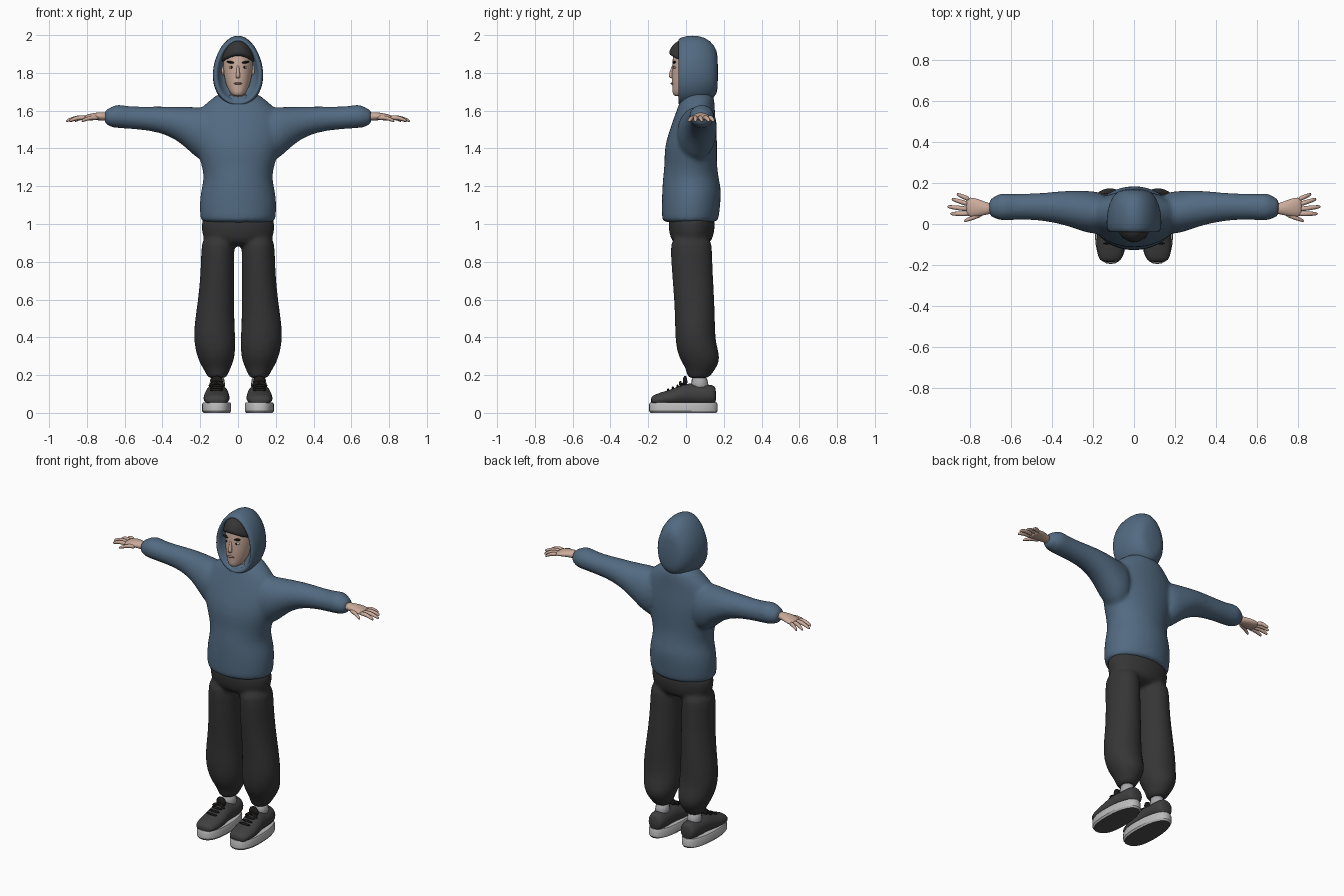
import bpy, bmesh, math
from mathutils import Matrix, Vector

default_cube = bpy.data.objects.get("Cube")
if default_cube:
    bpy.data.objects.remove(default_cube, do_unlink=True)


def make_material(name, red, green, blue):
    mat = bpy.data.materials.new(name)
    mat.use_nodes = True
    colour = (red, green, blue, 1)
    mat.diffuse_color = colour
    mat.node_tree.nodes["Principled BSDF"].inputs["Base Color"].default_value = colour
    return mat


hoodie_blue = make_material("hoodie blue", .085, .145, .22)
trouser_black = make_material("trouser black", .036, .036, .036)
shoe_black = make_material("shoe black", .05, .05, .052)
hair_black = make_material("hair black", .012, .011, .01)
skin_tone = make_material("skin", .6, .41, .33)
lip_pink = make_material("lip pink", .42, .22, .18)
eye_white = make_material("eye white", .7, .7, .7)
sole_grey = make_material("sole grey", .5, .5, .5)
tread_grey = make_material("tread grey", .08, .08, .08)
sock_grey = make_material("sock grey", .4, .4, .42)


def loft(bm, axis, rings, side=1, sides=16, egg=0, power=1, swell=1.025):
    """Skin rings of (position, centre, centre, radius, radius) along an axis."""
    along = "xyz".index(axis)
    first, second = [i for i in range(3) if i != along]
    loops = []
    for pos, c1, c2, r1, r2 in rings:
        loop = []
        for k in range(sides):
            angle = math.tau * k / sides
            c, s = math.cos(angle), math.sin(angle)
            u = math.copysign(abs(c) ** power, c) * (1 - egg * s)
            v = math.copysign(abs(s) ** power, s)
            point = Vector()
            point[along] = pos
            point[first] = c1 + r1 * swell * u
            point[second] = c2 + r2 * swell * v
            point.x *= side
            loop.append(bm.verts.new(point))
        loops.append(loop)
    for low, high in zip(loops, loops[1:]):
        for k in range(sides):
            n = (k + 1) % sides
            bm.faces.new((low[k], low[n], high[n], high[k]))
    bm.faces.new(loops[0])
    bm.faces.new(loops[-1])


def ball(bm, centre, radii, tilt=0, side=1):
    """Add a stretched ball, tilted about the y axis."""
    x, y, z = centre
    matrix = (Matrix.Translation((x * side, y, z))
              @ Matrix.Rotation(tilt * side, 4, "Y")
              @ Matrix.Diagonal((*radii, 1)))
    bmesh.ops.create_uvsphere(bm, u_segments=16, v_segments=10, radius=1, matrix=matrix)


def finish(name, bm, mat, subdivide=1, voxel=0):
    bmesh.ops.recalc_face_normals(bm, faces=bm.faces[:])
    mesh = bpy.data.meshes.new(name)
    bm.to_mesh(mesh)
    bm.free()
    mesh.materials.append(mat)
    obj = bpy.data.objects.new(name, mesh)
    bpy.context.collection.objects.link(obj)
    for poly in mesh.polygons:
        poly.use_smooth = True
    if subdivide:
        obj.modifiers.new("soften", "SUBSURF").levels = subdivide
        obj.modifiers["soften"].render_levels = subdivide
    if voxel:
        blend = obj.modifiers.new("blend", "REMESH")
        blend.mode = "VOXEL"
        blend.voxel_size = voxel
        blend.use_smooth_shade = True
        relax = obj.modifiers.new("relax", "SMOOTH")
        relax.factor = .5
        relax.iterations = 7
    return obj


# Hoodie body and sleeves, blended into one surface
bm = bmesh.new()
body = [(1.005, .022, .194, .145), (1.02, .022, .2, .15), (1.12, .028, .205, .156),
        (1.19, .03, .193, .156), (1.25, .025, .178, .146), (1.32, .025, .195, .138),
        (1.4, .025, .22, .14), (1.48, .035, .235, .128), (1.56, .045, .23, .11),
        (1.62, .055, .195, .097), (1.66, .06, .14, .09), (1.7, .07, .1, .07)]
loft(bm, "z", [(z, 0, cy, rx, ry) for z, cy, rx, ry in body])
sleeve = [(.12, .05, 1.47, .1, .14), (.2, .055, 1.475, .105, .145),
          (.26, .065, 1.505, .098, .115), (.33, .078, 1.535, .085, .085),
          (.42, .083, 1.555, .07, .068), (.52, .085, 1.56, .063, .06),
          (.6, .083, 1.565, .064, .06), (.635, .083, 1.572, .067, .064),
          (.665, .083, 1.567, .063, .057), (.69, .08, 1.566, .046, .043),
          (.71, .08, 1.566, .042, .037)]
for side in (1, -1):
    loft(bm, "x", sleeve, side)
finish("hoodie", bm, hoodie_blue, voxel=.012)

# Raised hood with a rim folding inwards: y, bottom, top, half width
bm = bmesh.new()
hood = [(.17, 1.71, 1.89, .05), (.155, 1.67, 1.945, .09), (.1, 1.64, 1.992, .122),
        (.03, 1.62, 2, .134), (-.025, 1.625, 1.99, .132), (-.045, 1.635, 1.975, .12),
        (-.03, 1.655, 1.96, .1), (.03, 1.67, 1.945, .095)]
loft(bm, "y", [(y, 0, (low + top) / 2, w, (top - low) / 2) for y, low, top, w in hood],
     sides=24, egg=.12, swell=1.01)
finish("hood", bm, hoodie_blue)

# Trousers: hips and two baggy legs gathered at the ankles
bm = bmesh.new()
loft(bm, "z", [(.88, 0, .03, .15, .08), (.92, 0, .03, .187, .115),
               (1, 0, .03, .197, .125), (1.06, 0, .03, .185, .12)])
leg = [(.18, .11, .065, .052, .055), (.205, .11, .07, .056, .066),
       (.24, .113, .08, .076, .082), (.29, .116, .073, .099, .112),
       (.37, .123, .05, .111, .106), (.46, .126, .048, .107, .106),
       (.58, .117, .045, .097, .106), (.72, .109, .035, .09, .108),
       (.85, .107, .028, .088, .11), (.95, .105, .028, .086, .11)]
for side in (1, -1):
    loft(bm, "z", leg, side)
finish("trousers", bm, trouser_black, voxel=.011)

# Head, neck, ears and nose
bm = bmesh.new()
head = [(1.675, -.035, .022, .025), (1.69, -.028, .038, .044), (1.72, -.005, .057, .066),
        (1.76, .01, .069, .086), (1.81, .02, .077, .094), (1.86, .025, .08, .097),
        (1.92, .03, .078, .095), (1.955, .03, .055, .07)]
loft(bm, "z", [(z, 0, cy, rx, ry) for z, cy, rx, ry in head])
loft(bm, "z", [(1.62, 0, .04, .055, .06), (1.75, 0, .03, .05, .055)])
loft(bm, "z", [(1.85, 0, -.064, .007, .008), (1.8, 0, -.077, .009, .012),
               (1.782, 0, -.08, .014, .015), (1.77, 0, -.073, .01, .01)], sides=8)
for side in (1, -1):
    ball(bm, (.081, .02, 1.815), (.01, .018, .03), side=side)
finish("head", bm, skin_tone)

bm = bmesh.new()
ball(bm, (0, -.073, 1.744), (.022, .009, .006))
finish("lips", bm, lip_pink, 0)

# Eyes and brows
for label, side in (("left", 1), ("right", -1)):
    for part, mat, centre, radii, tilt in (
            ("eye", eye_white, (.034, -.058, 1.829), (.015, .009, .007), 0),
            ("iris", hair_black, (.034, -.064, 1.83), (.006, .005, .006), 0),
            ("brow", hair_black, (.038, -.062, 1.856), (.023, .01, .006), -.15)):
        bm = bmesh.new()
        ball(bm, centre, radii, tilt, side)
        finish(f"{label}_{part}", bm, mat, 0)

# Knitted cap, dipping at the sides
bm = bmesh.new()
cap = [(1.89, .03, .088, .114), (1.905, .03, .092, .121), (1.93, .03, .09, .114),
       (1.96, .03, .075, .092), (1.98, .035, .045, .06)]
loft(bm, "z", [(z, 0, cy, rx, ry) for z, cy, rx, ry in cap])
for vert in bm.verts:
    vert.co.z -= 5 * vert.co.x ** 2
finish("cap", bm, trouser_black)

# Hands: palm, four fingers and thumb
palm = [(.69, .075, 1.567, .026, .024), (.72, .075, 1.57, .03, .022),
        (.76, .08, 1.57, .044, .02), (.8, .083, 1.563, .048, .016),
        (.82, .083, 1.56, .044, .012)]
fingers = [(.8, .12, .865, .146), (.805, .096, .89, .122),
           (.805, .072, .912, .085), (.8, .05, .897, .05), (.735, .05, .83, .014)]
for label, side in (("left", 1), ("right", -1)):
    bm = bmesh.new()
    loft(bm, "x", palm, side, sides=12)
    for x, y, tip_x, tip_y in fingers:
        steps = []
        for t, drop, radius in ((0, 0, .012), (.4, -.004, .012),
                                (.75, .006, .01), (1, .017, .007)):
            steps.append((x + (tip_x - x) * t, y + (tip_y - y) * t,
                          1.561 - drop, radius, radius))
        loft(bm, "x", steps, side, sides=8, swell=1.1)
    finish(f"{label}_hand", bm, skin_tone)

# Shoes: sole with dark tread, upper, tongue, laces and sock
upper = [(-.187, .115, .065, .04, .02), (-.165, .115, .068, .06, .03),
         (-.11, .114, .075, .07, .04), (-.05, .113, .085, .068, .05),
         (0, .112, .1, .06, .06), (.05, .111, .095, .057, .055),
         (.11, .11, .095, .056, .055), (.145, .11, .095, .047, .053),
         (.16, .11, .09, .035, .04)]
sole = [(0, .07, .174), (.01, .077, .181), (.045, .077, .181), (.056, .072, .176)]
for label, side in (("left", 1), ("right", -1)):
    bm = bmesh.new()
    loft(bm, "z", [(z, .113, -.014, rx, ry) for z, rx, ry in sole],
         side, sides=32, egg=.1, power=.85, swell=1)
    obj = finish(f"{label}_sole", bm, sole_grey, 0)
    obj.data.materials.append(tread_grey)
    for poly in obj.data.polygons:
        poly.material_index = int(poly.normal.z < -.9)
    bpy.ops.object.select_all(action="DESELECT")
    obj.select_set(True)
    bpy.context.view_layer.objects.active = obj
    bpy.ops.object.shade_smooth_by_angle()

    bm = bmesh.new()
    loft(bm, "y", upper, side)
    finish(f"{label}_shoe_upper", bm, shoe_black)

    bm = bmesh.new()
    ball(bm, (.112, -.005, .165), (.032, .012, .032), side=side)
    for step in range(4):
        ball(bm, (.113, -.095 + .025 * step, .122 + .01 * step),
             (.036, .006, .008), side=side)
    for tilt in (-.5, .5):
        ball(bm, (.113 + .04 * tilt, -.03, .155), (.026, .007, .009), tilt, side)
    finish(f"{label}_tongue_and_laces", bm, hair_black, 0)

    bm = bmesh.new()
    loft(bm, "z", [(.09, .11, .075, .044, .05), (.21, .11, .07, .044, .048)], side)
    finish(f"{label}_sock", bm, sock_grey)
